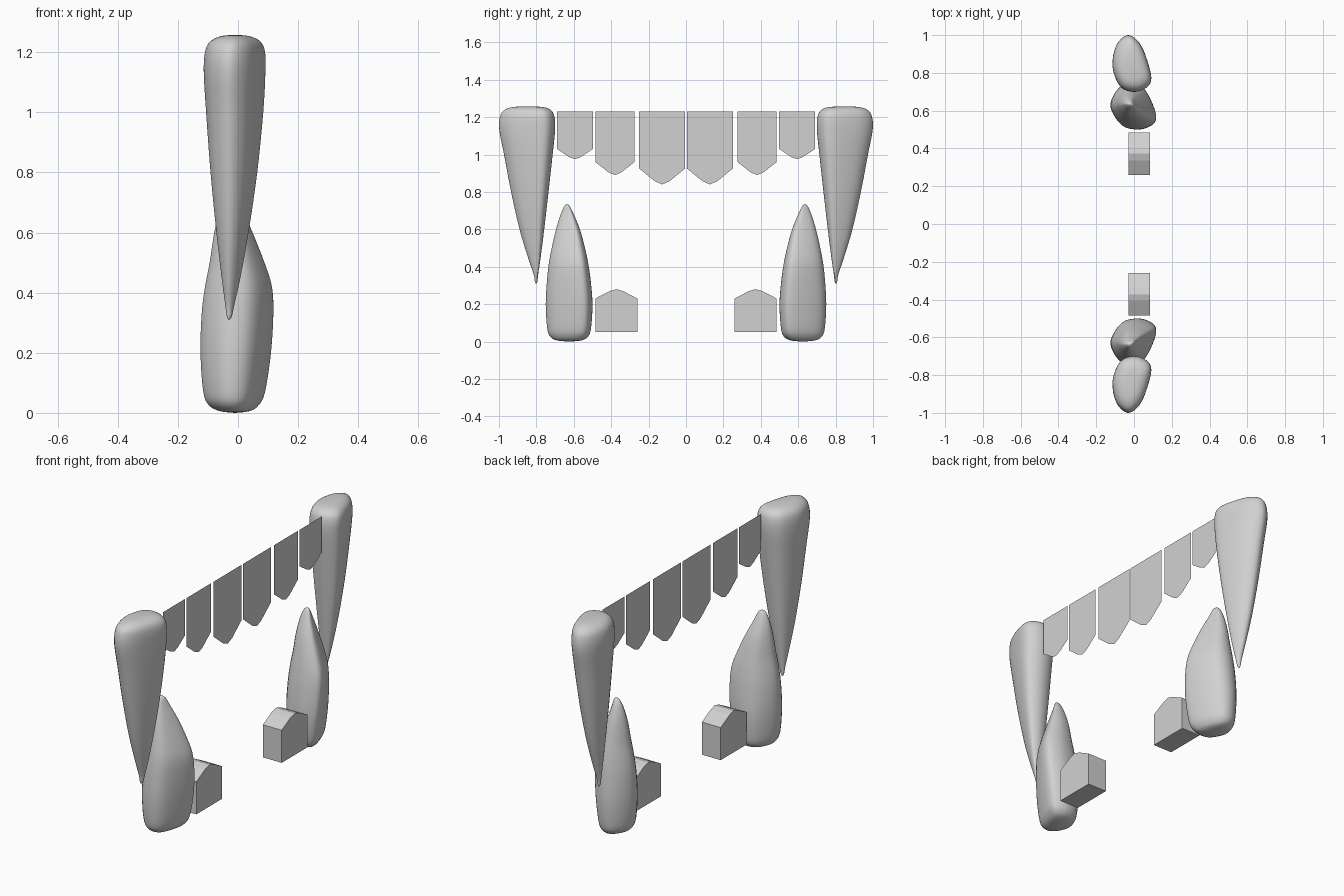
import bpy, bmesh

if "Cube" in bpy.data.objects:
    bpy.data.objects.remove(bpy.data.objects["Cube"])

ivory = bpy.data.materials.new("tooth grey")
ivory.diffuse_color = (0.64, 0.64, 0.64, 1)
ivory.use_nodes = True
ivory.node_tree.nodes["Principled BSDF"].inputs["Base Color"].default_value = ivory.diffuse_color


def finish(name, bm, smooth=False):
    bmesh.ops.recalc_face_normals(bm, faces=bm.faces)
    me = bpy.data.meshes.new(name)
    bm.to_mesh(me)
    bm.free()
    me.materials.append(ivory)
    for p in me.polygons:
        p.use_smooth = smooth
    ob = bpy.data.objects.new(name, me)
    bpy.context.collection.objects.link(ob)
    return ob


def spline(pts, steps, closed):
    """Catmull-Rom resampling of a list of tuples."""
    n, out = len(pts), []
    for i in range(n if closed else n - 1):
        if closed:
            q = [pts[(i + k) % n] for k in (-1, 0, 1, 2)]
        else:
            q = [pts[min(max(i + k, 0), n - 1)] for k in (-1, 0, 1, 2)]
        for s in range(steps):
            t = s / steps
            out.append(tuple(
                0.5 * (2 * b + (c - a) * t + (2 * a - 5 * b + 4 * c - d) * t * t
                       + (3 * b - a - 3 * c + d) * t ** 3)
                for a, b, c, d in zip(*q)))
    if not closed:
        out.append(pts[-1])
    return out


def fang(name, section, levels, side):
    """Loft an egg-shaped section through levels (z, x0, x1, y0, y1)."""
    bm = bmesh.new()
    rings = []
    sec = spline(section, 4, True)
    for z, x0, x1, y0, y1 in spline(levels, 4, False):
        rings.append([bm.verts.new(((x0 + x1) / 2 + u * (x1 - x0) / 2,
                                    side * ((y0 + y1) / 2 + v * (y1 - y0) / 2), z))
                      for u, v in sec])
    n = len(sec)
    for a, b in zip(rings, rings[1:]):
        for i in range(n):
            j = (i + 1) % n
            bm.faces.new((a[i], a[j], b[j], b[i]))
    bm.faces.new(rings[0])
    bm.faces.new(rings[-1])
    finish(name, bm, True)


def pointed_tooth(name, side, y0, y1, root, shoulder, tip, x, depth=0):
    """Flat tooth with a blunt point, optionally extruded along x."""
    bm = bmesh.new()
    mid, half, h = (y0 + y1) / 2, (y1 - y0) / 2, shoulder - tip
    outline = [(y0, root), (y0, shoulder), (mid - 0.32 * half, tip + 0.2 * h),
               (mid, tip), (mid + 0.32 * half, tip + 0.2 * h),
               (y1, shoulder), (y1, root)]
    face = bm.faces.new([bm.verts.new((x, side * y, z)) for y, z in outline])
    if depth:
        ext = bmesh.ops.extrude_face_region(bm, geom=[face], use_keep_orig=True)
        bmesh.ops.translate(bm, vec=(depth, 0, 0), verts=[
            v for v in ext["geom"] if isinstance(v, bmesh.types.BMVert)])
    finish(name, bm)


upper_section = [(-0.22, 1), (0.31, 0.8), (0.7, 0.3), (1, -0.5), (0.75, -0.85),
                 (0.1, -1), (-0.6, -0.8), (-0.98, -0.1), (-0.78, 0.65)]
upper_levels = [
    (1.258, -0.012, -0.008, 0.85, 0.854), (1.253, -0.06, 0.04, 0.76, 0.93),
    (1.235, -0.095, 0.075, 0.72, 0.975), (1.20, -0.112, 0.09, 0.703, 0.995),
    (1.13, -0.116, 0.091, 0.70, 0.998), (1.0, -0.108, 0.084, 0.713, 0.973),
    (0.8, -0.093, 0.064, 0.735, 0.935), (0.6, -0.073, 0.035, 0.758, 0.89),
    (0.45, -0.055, 0.008, 0.777, 0.845), (0.36, -0.043, -0.012, 0.79, 0.815),
    (0.32, -0.037, -0.021, 0.795, 0.808), (0.31, -0.031, -0.029, 0.80, 0.802)]

lower_section = [(0.98, -0.6), (0.75, -0.87), (0.2, -1), (-0.5, -0.82), (-1, -0.1),
                 (-0.85, 0.5), (-0.4, 0.93), (0.1, 0.98), (0.5, 0.7), (0.85, 0)]
lower_levels = [
    (0.0, -0.012, -0.008, 0.623, 0.627), (0.006, -0.06, 0.04, 0.56, 0.69),
    (0.025, -0.095, 0.07, 0.525, 0.725), (0.07, -0.114, 0.092, 0.508, 0.742),
    (0.2, -0.123, 0.112, 0.50, 0.75), (0.33, -0.119, 0.12, 0.51, 0.743),
    (0.42, -0.108, 0.115, 0.523, 0.733), (0.5, -0.093, 0.09, 0.54, 0.718),
    (0.6, -0.078, 0.05, 0.567, 0.695), (0.68, -0.06, 0.015, 0.60, 0.67),
    (0.725, -0.04, -0.003, 0.622, 0.65), (0.735, -0.021, -0.019, 0.635, 0.637)]

for side, label in ((1, "back"), (-1, "front")):
    # large fangs
    fang(f"upper_fang_{label}", upper_section, upper_levels, side)
    fang(f"lower_fang_{label}", lower_section, lower_levels, side)
    # thin upper teeth, largest in the middle
    for i, (y0, y1, shoulder, tip) in enumerate([
            (0.005, 0.25, 0.925, 0.84), (0.275, 0.485, 0.96, 0.89),
            (0.498, 0.69, 1.03, 0.975)]):
        pointed_tooth(f"upper_tooth_{label}_{i + 1}", side, y0, y1, 1.23,
                      shoulder, tip, 0.026)
    # thick lower tooth
    pointed_tooth(f"lower_tooth_{label}", side, 0.26, 0.485, 0.05, 0.23, 0.28,
                  -0.03, 0.115)
